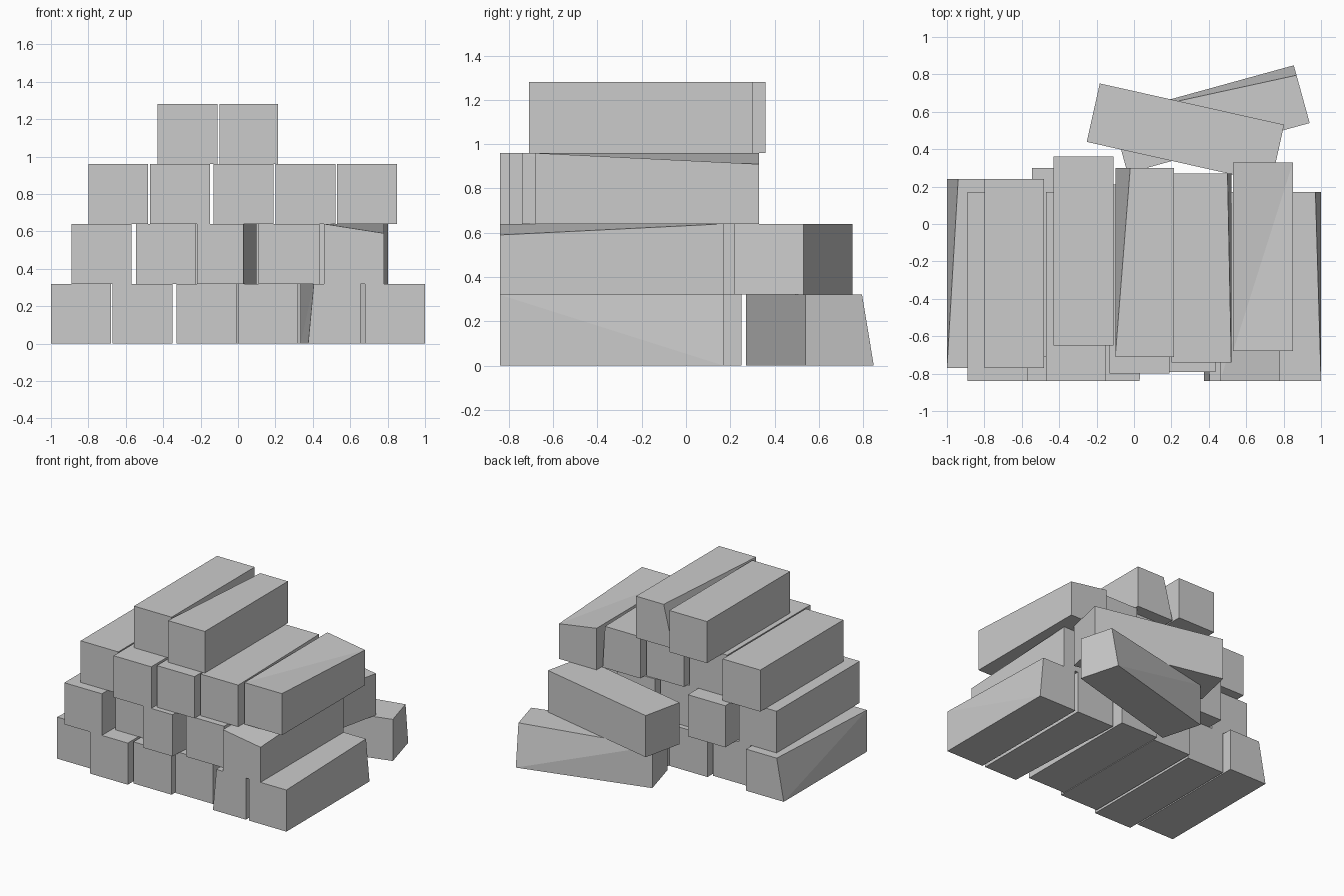
import bpy, bmesh, math
from mathutils import Matrix, Vector

cube = bpy.data.objects.get("Cube")
if cube:
    bpy.data.objects.remove(cube, do_unlink=True)

SIDE, LENGTH = 0.32, 1.01

grey = bpy.data.materials.new("stone_grey")
grey.use_nodes = True
colour = (0.6, 0.6, 0.6, 1)
grey.diffuse_color = colour
grey.node_tree.nodes["Principled BSDF"].inputs["Base Color"].default_value = colour


def block(name, size, place, turn=0.0, nudges=()):
    """Box whose corners, picked by their (x, y, z) signs, may be nudged; 0 picks both."""
    bm = bmesh.new()
    bmesh.ops.create_cube(bm, size=1, matrix=Matrix.Diagonal((*size, 1)))
    picks = []
    for signs, shift in nudges:
        for v in bm.verts:
            if all(s == 0 or s * c > 0 for s, c in zip(signs, v.co)):
                picks.append((v, Vector(shift)))
    for v, shift in picks:
        v.co += shift
    # split warped quads so every face stays flat
    if nudges:
        bmesh.ops.connect_verts_nonplanar(bm, angle_limit=0.005, faces=bm.faces[:])
    mesh = bpy.data.meshes.new(name)
    bm.to_mesh(mesh)
    bm.free()
    mesh.materials.append(grey)
    obj = bpy.data.objects.new(name, mesh)
    obj.location = place
    obj.rotation_euler.z = math.radians(turn)
    bpy.context.collection.objects.link(obj)
    return obj


# Each course, bottom to top: left edge, right edge, front edge, chipped corners
courses = [
    [(-1.0, -0.68, -0.77, [((-1, 1, 1), (0.06, 0, 0))]),
     (-0.67, -0.35, -0.84, []),
     (-0.33, -0.005, -0.80, []),
     (0.0, 0.32, -0.76, []),
     (0.335, 0.655, -0.84, [((-1, -1, 1), (0.07, 0, 0)), ((-1, -1, -1), (0.04, 0, 0))]),
     (0.68, 1.0, -0.84, [((1, 1, 1), (-0.03, 0, 0))])],
    [(-0.89, -0.57, -0.84, []),
     (-0.545, -0.225, -0.71, []),
     (-0.22, 0.10, -0.84, [((1, -1, 0), (-0.07, 0, 0))]),
     (0.11, 0.435, -0.79, []),
     (0.46, 0.78, -0.84, [((1, -1, 1), (0, 0, -0.05))])],
    [(-0.80, -0.48, -0.77, []),
     (-0.47, -0.15, -0.84, []),
     (-0.13, 0.19, -0.80, []),
     (0.20, 0.52, -0.74, [((1, 1, 1), (-0.02, 0, 0))]),
     (0.53, 0.85, -0.68, [((1, 1, 1), (0, 0, -0.05))])],
    [(-0.43, -0.11, -0.65, []),
     (-0.10, 0.215, -0.71, [((-1, 1, 1), (0.08, 0, 0))])],
]
for level, course in enumerate(courses):
    for i, (x0, x1, front, nudges) in enumerate(course):
        block(f"course_{level + 1}_block_{i + 1}", (x1 - x0, LENGTH, SIDE),
              ((x0 + x1) / 2, front + LENGTH / 2, (level + 0.5) * SIDE), nudges=nudges)

# Two loose blocks lying crosswise behind the pile
block("loose_lower_block", (LENGTH, SIDE, SIDE), (0.41, 0.56, SIDE / 2), 15.4,
      [((1, 1, 1), (0, -0.055, 0))])
block("loose_upper_block", (LENGTH, SIDE, SIDE), (0.275, 0.485, SIDE * 1.5), -12.6)
